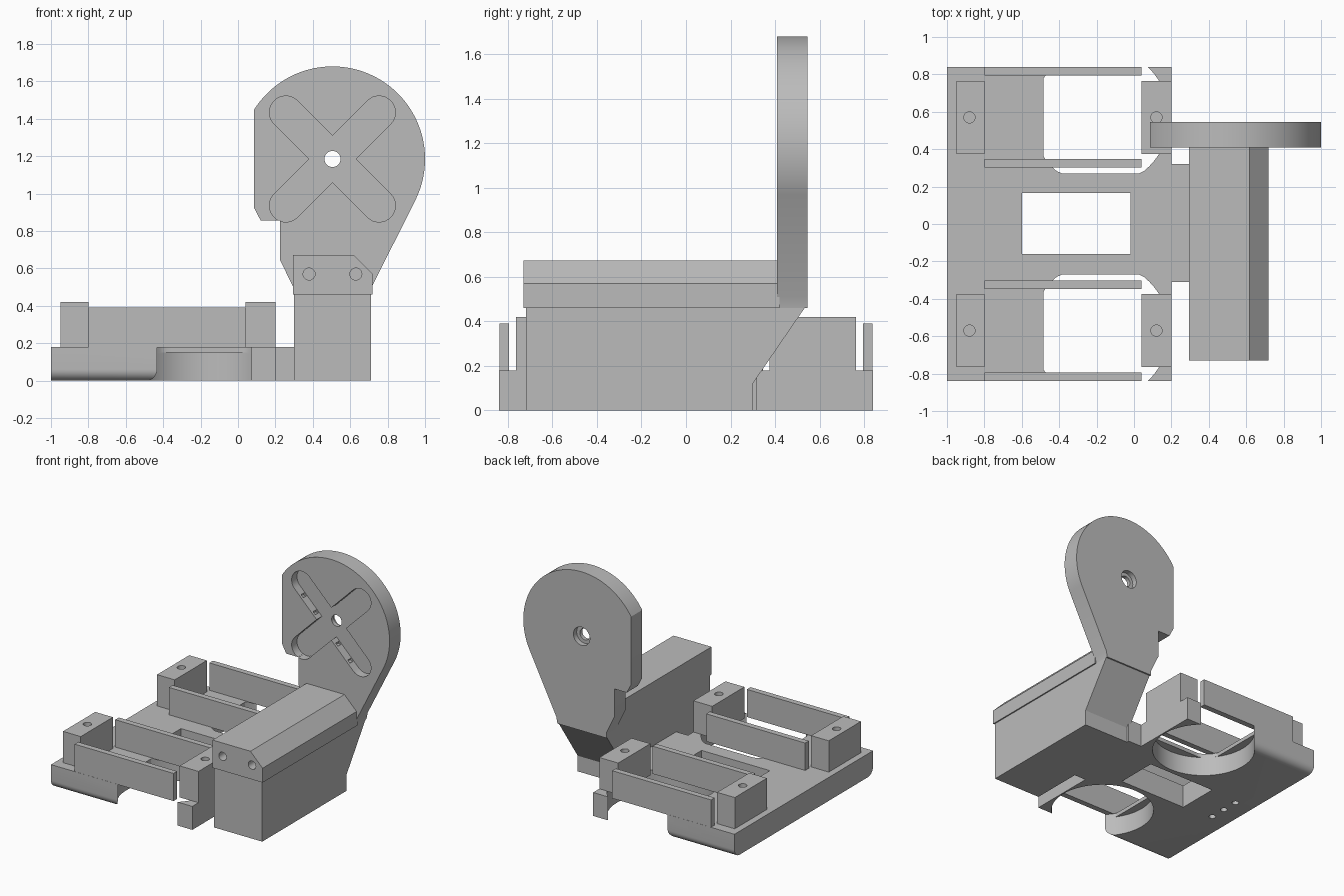
import bpy, bmesh, math
from mathutils import Vector

cube = bpy.data.objects.get("Cube")
if cube:
    bpy.data.objects.remove(cube)

grey = bpy.data.materials.new("plain_grey")
grey.use_nodes = True
grey.diffuse_color = (0.5, 0.5, 0.5, 1)
grey.node_tree.nodes["Principled BSDF"].inputs["Base Color"].default_value = (0.5, 0.5, 0.5, 1)


def prism(name, pts, axis, lo, hi):
    """Extrude a 2D outline along an axis; pts hold the other two coordinates in order."""
    place = {"x": lambda a, b, h: (h, a, b),
             "y": lambda a, b, h: (a, h, b),
             "z": lambda a, b, h: (a, b, h)}[axis]
    bm = bmesh.new()
    face = bm.faces.new([bm.verts.new(place(a, b, lo)) for a, b in pts])
    ext = bmesh.ops.extrude_face_region(bm, geom=[face])
    shift = Vector(place(0, 0, hi - lo))
    bmesh.ops.translate(bm, vec=shift, verts=[v for v in ext["geom"] if isinstance(v, bmesh.types.BMVert)])
    bmesh.ops.remove_doubles(bm, verts=bm.verts, dist=1e-5)
    bmesh.ops.recalc_face_normals(bm, faces=bm.faces)
    me = bpy.data.meshes.new(name)
    bm.to_mesh(me)
    bm.free()
    me.materials.append(grey)
    ob = bpy.data.objects.new(name, me)
    bpy.context.collection.objects.link(ob)
    return ob


def rect(x0, x1, y0, y1):
    return [(x0, y0), (x1, y0), (x1, y1), (x0, y1)]


def box(name, x0, x1, y0, y1, z0, z1):
    return prism(name, rect(x0, x1, y0, y1), "z", z0, z1)


def arc(cx, cy, r, a0=0, a1=360, n=48):
    """Points on an arc in degrees; a full circle omits the repeated end point."""
    steps = n if a1 - a0 == 360 else n + 1
    angles = [math.radians(a0 + (a1 - a0) * i / n) for i in range(steps)]
    return [(cx + r * math.cos(a), cy + r * math.sin(a)) for a in angles]


def combine(ob, others, operation="DIFFERENCE"):
    """Apply booleans in turn and remove the helper objects."""
    for other in others:
        mod = ob.modifiers.new("cut", "BOOLEAN")
        mod.operation, mod.solver, mod.object = operation, "EXACT", other
        other.hide_render = True
        bpy.context.view_layer.update()
        me = bpy.data.meshes.new_from_object(ob.evaluated_get(bpy.context.evaluated_depsgraph_get()))
        ob.modifiers.clear()
        ob.data = me
        bpy.data.objects.remove(other)


# Base plate: rounded lower edges on the left part, square on the right
W, T, R = 0.84, 0.18, 0.06
profile = [(-W, T)] + arc(-W + R, R, R, 180, 270, 8) + arc(W - R, R, R, 270, 360, 8) + [(W, T)]
base = prism("base_plate", profile, "x", -1, -0.2)
combine(base, [box("plate_right", -0.2, 0.2, -W, W, 0, T),
               box("plate_bridge", 0.1, 0.32, -0.31, 0.32, 0, T)], "UNION")

# Round wheel wells, narrowed near the top surface, and the centre window
cuts = [box("window", -0.6, -0.02, -0.16, 0.165, -1, 1)]
for s in (-1, 1):
    circle = arc(-0.18, s * 0.57, 0.37, n=64)
    narrowed = [(max(x, -0.485), s * max(s * y, 0.27)) for x, y in circle]
    cuts.append(prism("well", circle, "z", -0.1, 0.15))
    cuts.append(prism("well_top", narrowed, "z", 0.14, 0.3))
for y in (-0.13, 0, 0.13):
    cuts.append(prism("screw_hole", arc(-0.85, y, 0.025, n=20), "z", -0.1, 0.08))
combine(base, cuts)

# Mounting blocks with screw holes, and thin guide walls on each side
for s, side in ((-1, "front"), (1, "back")):
    for x0, x1, hx, end in ((-0.95, -0.8, -0.88, "right"), (0.04, 0.2, 0.12, "left")):
        block = box(f"{side}_{end}_block", x0, x1, s * 0.57 - 0.195, s * 0.57 + 0.195, T - 0.002, 0.42)
        combine(block, [prism("bore", arc(hx, s * 0.57, 0.03, n=24), "z", 0.27, 0.6)])
    for name, y in (("inner", 0.325), ("outer", 0.817)):
        box(f"{side}_{name}_wall", -0.8, 0.04, s * y - 0.022, s * y + 0.022, T - 0.002, 0.39)

# Long housing with a sloped back end
prism("housing", [(-0.72, 0), (0.3, 0), (0.3, 0.12), (0.54, 0.47), (-0.72, 0.47)], "x", 0.3, 0.71)

# Housing lid with one chamfered edge and two blind front holes
lid = prism("housing_lid", [(0.295, 0.46), (0.72, 0.46), (0.72, 0.57), (0.617, 0.673), (0.295, 0.673)],
            "y", -0.73, 0.42)
combine(lid, [prism("lid_hole", arc(x, 0.57, 0.032, n=24), "y", -0.9, -0.58) for x in (0.38, 0.63)])

# Upright round-headed plate
CX, CZ, HEAD = 0.505, 1.185, 0.495
outline = ([(0.295, 0.46), (0.71, 0.46), (0.72, 0.51)]
           + arc(CX, CZ, HEAD, -26, 148, 56)
           + [(0.085, 0.925), (0.122, 0.855), (0.225, 0.855), (0.225, 0.645), (0.295, 0.5)])
upright = prism("upright_plate", outline, "y", 0.41, 0.545)

# Cross-shaped pocket made of two crossed slots with small side notches
REACH, HALF, FLOOR = 0.352, 0.088, 0.475


def slot(angle):
    pts = arc(REACH, 0, HALF, -90, 90, 16) + arc(-REACH, 0, HALF, 90, 270, 16)
    c, s = math.cos(angle), math.sin(angle)
    return [(CX + c * a - s * b, CZ + s * a + c * b) for a, b in pts]


pocket = prism("slot", slot(math.pi / 4), "y", 0.3, FLOOR)
combine(pocket, [prism("slot", slot(-math.pi / 4), "y", 0.3, FLOOR)], "UNION")
tools = [pocket]
for k in range(4):
    turn = math.radians(45 + 90 * k)
    c, s = math.cos(turn), math.sin(turn)
    for along in (0.135, 0.28):
        for across in (-HALF, HALF):
            px, pz = CX + c * along - s * across, CZ + s * along + c * across
            tools.append(prism("notch", arc(px, pz, 0.014, n=12), "y", 0.43, FLOOR - 0.005))
tools.append(prism("shaft_hole", arc(CX, CZ, 0.043, n=32), "y", 0.3, 0.7))
tools.append(prism("counterbore", arc(CX, CZ, 0.07, n=32), "y", 0.505, 0.7))
combine(upright, tools)

# Smooth the curved faces, keep edges sharp
for ob in bpy.context.scene.objects:
    ob.select_set(ob.type == "MESH")
    if ob.type == "MESH":
        bpy.context.view_layer.objects.active = ob
bpy.ops.object.shade_smooth_by_angle(angle=math.radians(30))
